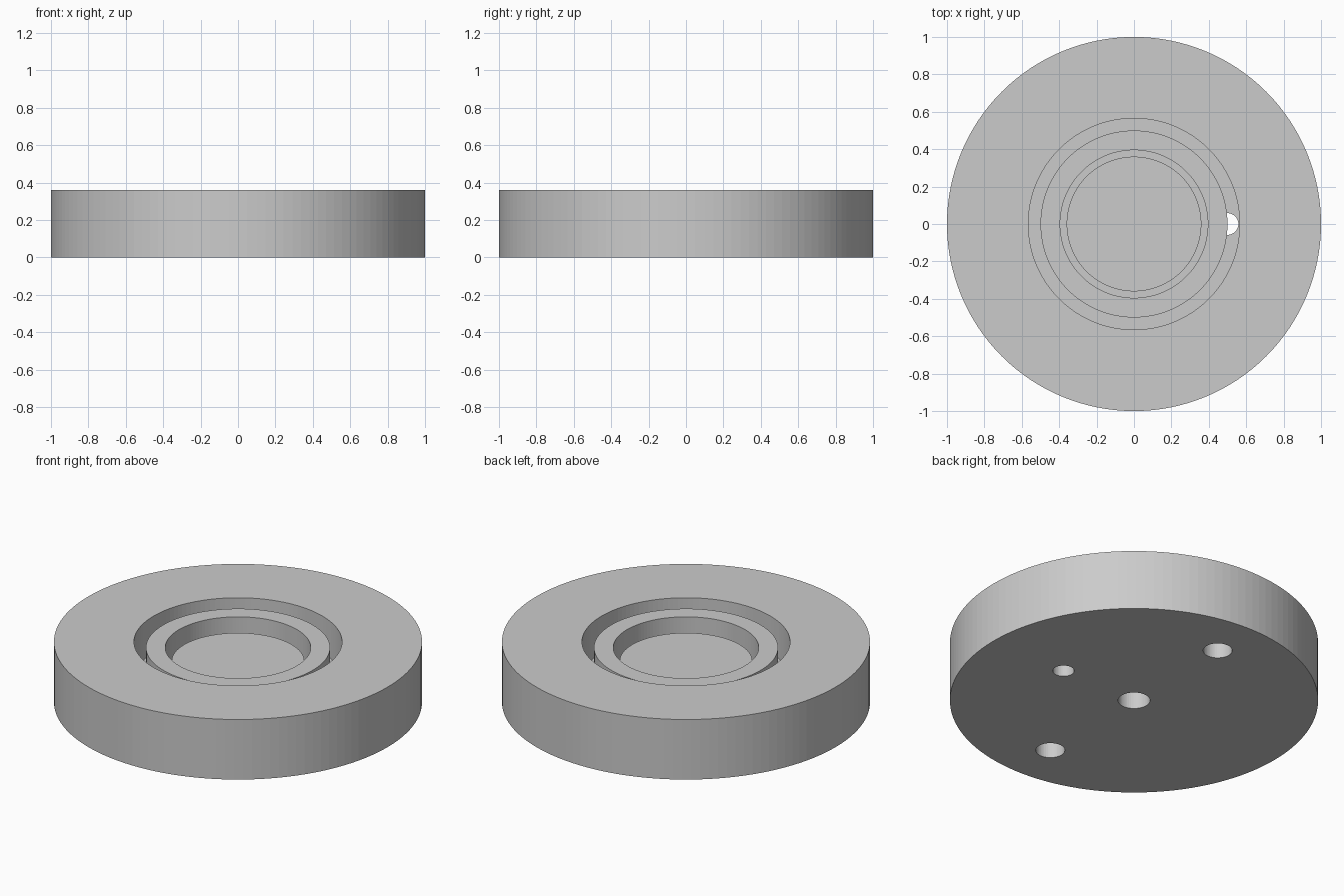
import bpy, bmesh, math

SEG = 128
cube = bpy.data.objects.get("Cube")
if cube:
    bpy.data.objects.remove(cube)

grey = bpy.data.materials.new("plain grey")
grey.use_nodes = True
colour = (0.6, 0.6, 0.6, 1)
grey.diffuse_color = colour
grey.node_tree.nodes["Principled BSDF"].inputs["Base Color"].default_value = colour


def add_object(name, bm):
    bmesh.ops.recalc_face_normals(bm, faces=bm.faces)
    mesh = bpy.data.meshes.new(name)
    bm.to_mesh(mesh)
    bm.free()
    mesh.materials.append(grey)
    obj = bpy.data.objects.new(name, mesh)
    bpy.context.collection.objects.link(obj)
    return obj


def lathe(name, profile):
    """Stack rings of (radius, height) and cap both ends."""
    bm = bmesh.new()
    rings = [[bm.verts.new((r * math.cos(a), r * math.sin(a), z))
              for a in (2 * math.pi * i / SEG for i in range(SEG))]
             for r, z in profile]
    for low, high in zip(rings, rings[1:]):
        for i in range(SEG):
            j = (i + 1) % SEG
            bm.faces.new((low[i], low[j], high[j], high[i]))
    bm.faces.new(rings[0])
    bm.faces.new(rings[-1])
    return add_object(name, bm)


def drill(target, name, x, y, radius, depth):
    """Bore a round hole upward from the underside."""
    bm = bmesh.new()
    bmesh.ops.create_cone(bm, cap_ends=True, segments=48, radius1=radius,
                          radius2=radius, depth=depth + 0.1)
    bmesh.ops.translate(bm, verts=bm.verts, vec=(x, y, depth / 2 - 0.05))
    cutter = add_object(name, bm)
    cutter.hide_render = True
    cutter.hide_set(True)
    cut = target.modifiers.new(name, "BOOLEAN")
    cut.operation = "DIFFERENCE"
    cut.solver = "EXACT"
    cut.object = cutter


# Round body: outer wall, ring groove, raised ring, inner gap, centre disc
TOP, RING_TOP, DISC_TOP, GROOVE = 0.36, 0.325, 0.245, 0.14
body = lathe("round_base", [
    (1, 0), (1, TOP), (0.565, TOP), (0.565, GROOVE), (0.5, GROOVE),
    (0.5, RING_TOP), (0.395, RING_TOP), (0.395, GROOVE),
    (0.36, GROOVE), (0.36, DISC_TOP)])

# Blind holes in the underside
drill(body, "centre_hole_cutter", 0, 0, 0.087, 0.15)
for side, label in ((1, "back"), (-1, "front")):
    drill(body, label + "_mount_hole_cutter", 0, side * 0.707, 0.079, 0.2)

# Cable hole opening into the ring groove
drill(body, "cable_hole_cutter", 0.5, 0, 0.058, GROOVE + 0.01)
